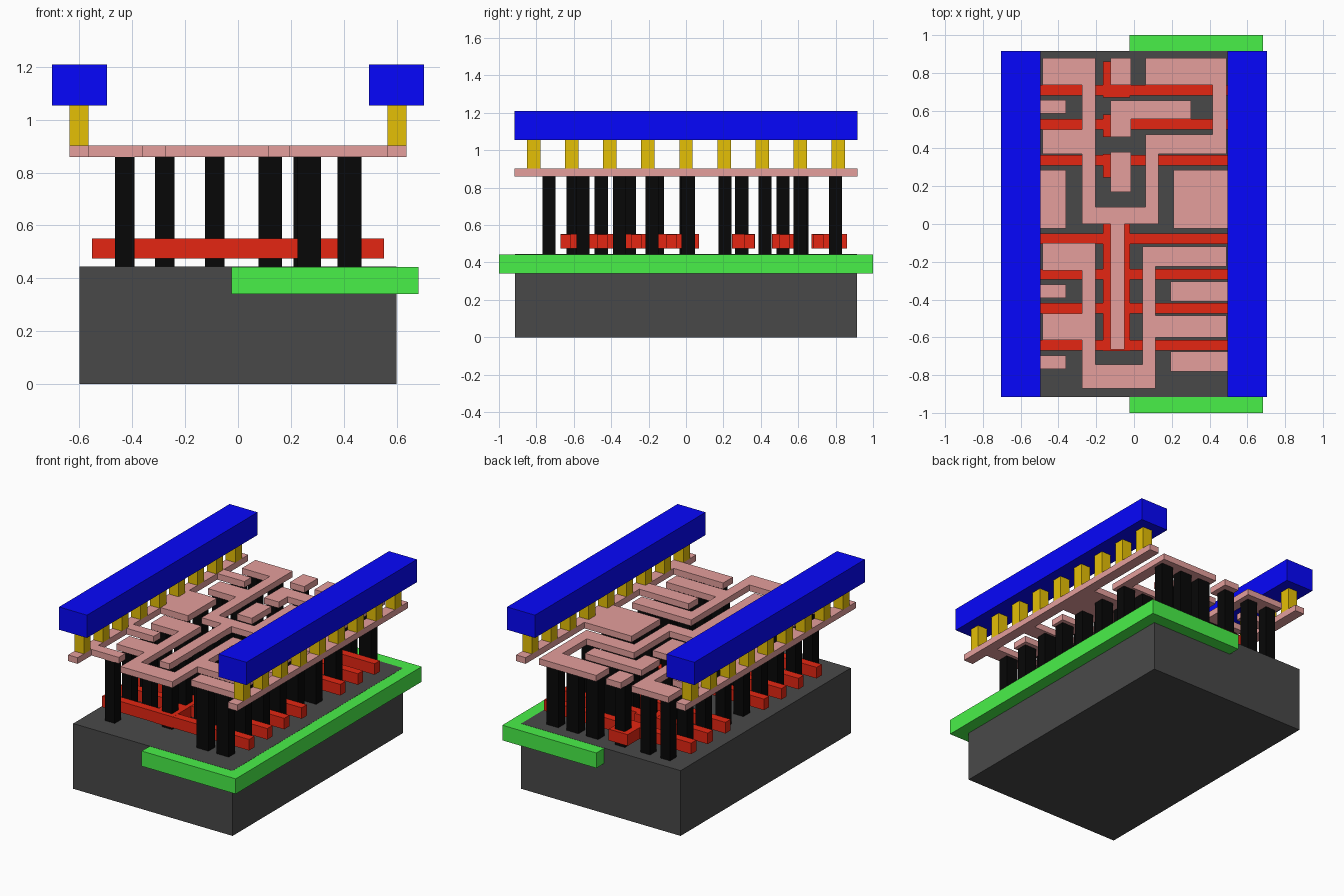
import bpy, bmesh


def mat(name, *rgb):
    """Material from 0-255 screen colour."""
    m = bpy.data.materials.new(name)
    m.diffuse_color = [(c / 255) ** 2.2 for c in rgb] + [1]
    return m


DARK = mat("dark_grey", 74, 74, 74)
GREEN = mat("green", 74, 239, 74)
RED = mat("red", 228, 42, 25)
BLACK = mat("black", 16, 16, 16)
PINK = mat("pink", 228, 157, 155)
GOLD = mat("gold", 228, 190, 15)
BLUE = mat("blue", 15, 15, 252)


def plate(name, outline, z0, z1, material):
    """Extrude a flat outline from z0 to z1."""
    bm = bmesh.new()
    face = bm.faces.new([bm.verts.new((x, y, z0)) for x, y in outline])
    up = bmesh.ops.extrude_face_region(bm, geom=[face])["geom"]
    bmesh.ops.translate(bm, vec=(0, 0, z1 - z0),
                        verts=[v for v in up if isinstance(v, bmesh.types.BMVert)])
    bmesh.ops.recalc_face_normals(bm, faces=bm.faces)
    me = bpy.data.meshes.new(name)
    bm.to_mesh(me)
    bm.free()
    me.materials.append(material)
    ob = bpy.data.objects.new(name, me)
    bpy.context.collection.objects.link(ob)
    return ob


def box(name, x0, x1, y0, y1, z0, z1, material):
    return plate(name, [(x0, y0), (x1, y0), (x1, y1), (x0, y1)], z0, z1, material)


# Base block, with the well let into its top edge
TOP = 0.444
box("substrate", -0.6, 0.6, -0.915, 0.915, 0, TOP, DARK)
box("well", -0.025, 0.683, -1, 1, 0.34, TOP - 0.001, GREEN)

# Gate bars with their contact pads
for y in (0.707, 0.528, 0.338, -0.077, -0.265, -0.447, -0.642):
    box("gate_bar", -0.553, 0.553, y - 0.028, y + 0.028, 0.475, 0.55, RED)
for y0, y1 in ((0.67, 0.86), (0.46, 0.58), (0.245, 0.37), (-0.672, 0.07)):
    box("gate_pad", -0.163, -0.02, y0, y1, 0.474, 0.551, RED)

# Contact posts, row by row
supply_rows = (-0.732, -0.356, 0.012, 0.208)
output_rows = (-0.55, -0.182, 0.422, 0.8)
posts = [(x, y) for y in supply_rows for x in (-0.428, 0.27, 0.422)]
posts += [(x, y) for y in output_rows for x in (-0.428, -0.278, 0.122, 0.27, 0.422)]
posts += [(-0.428, 0.62), (0.122, 0.61), (0.256, 0.61)]
posts += [(-0.0875, y) for y in (-0.603, -0.453, -0.303, -0.153, 0, 0.298, 0.518, 0.8)]
for x, y in posts:
    w = 0.045 if x > 0 else 0.037
    box("contact_post", x - w, x + w, y - 0.035, y + 0.035, TOP, 0.86, BLACK)

# Metal wiring layer
M0, M1 = 0.86, 0.902
upper = [(-.485, .88), (-.205, .88), (-.205, .09), (.06, .09), (.06, .475), (.415, .475),
         (.415, .735), (.06, .735), (.06, .88), (.49, .88), (.49, .37), (.13, .37),
         (.13, 0), (-.05, 0), (-.05, -.665), (-.125, -.665), (-.125, 0), (-.275, 0),
         (-.275, .37), (-.485, .37), (-.485, .5), (-.275, .5), (-.275, .735), (-.485, .735)]
lower = [(-.485, -.1), (-.205, -.1), (-.205, -.745), (.045, -.745), (.045, -.12), (.49, -.12),
         (.49, -.225), (.115, -.225), (.115, -.485), (.49, -.485), (.49, -.6), (.115, -.6),
         (.115, -.87), (-.275, -.87), (-.275, -.615), (-.485, -.615), (-.485, -.475),
         (-.275, -.475), (-.275, -.245), (-.485, -.245)]
middle = [(-.125, .655), (.302, .655), (.302, .555), (-.015, .555), (-.015, .46), (-.125, .46)]
plate("upper_wire", upper, M0, M1, PINK)
plate("lower_wire", lower, M0, M1, PINK)
plate("middle_wire", middle, M0, M1, PINK)
box("input_tab", -.125, -.015, .735, .88, M0, M1, PINK)
box("input_tab", -.125, -.015, .17, .38, M0, M1, PINK)


# Comb-shaped side rails: each tab is (y0, y1, reach in x)
def rail(name, s, tabs):
    pts = [(s * 0.637, 0.917), (s * 0.637, -0.917), (s * 0.565, -0.917)]
    for y0, y1, x in tabs:
        pts += [(s * 0.565, y0), (x, y0), (x, y1), (s * 0.565, y1)]
    plate(name, pts + [(s * 0.565, 0.917)], M0, M1, PINK)


rail("left_rail", -1, [(-.768, -.695, -.36), (-.392, -.32, -.36),
                       (-.024, .285, -.36), (.584, .657, -.36)])
rail("right_rail", 1, [(-.78, -.675, .193), (-.41, -.305, .193), (-.024, .285, .21)])

# Vias and power bars, mirrored left and right
for s in (-1, 1):
    for i in range(-4, 5):
        y = i * 0.2035
        box("via", s * 0.565, s * 0.637, y - 0.036, y + 0.036, M1, 1.055, GOLD)
    box("power_bar", s * 0.495, s * 0.705, -0.917, 0.917, 1.055, 1.21, BLUE)
